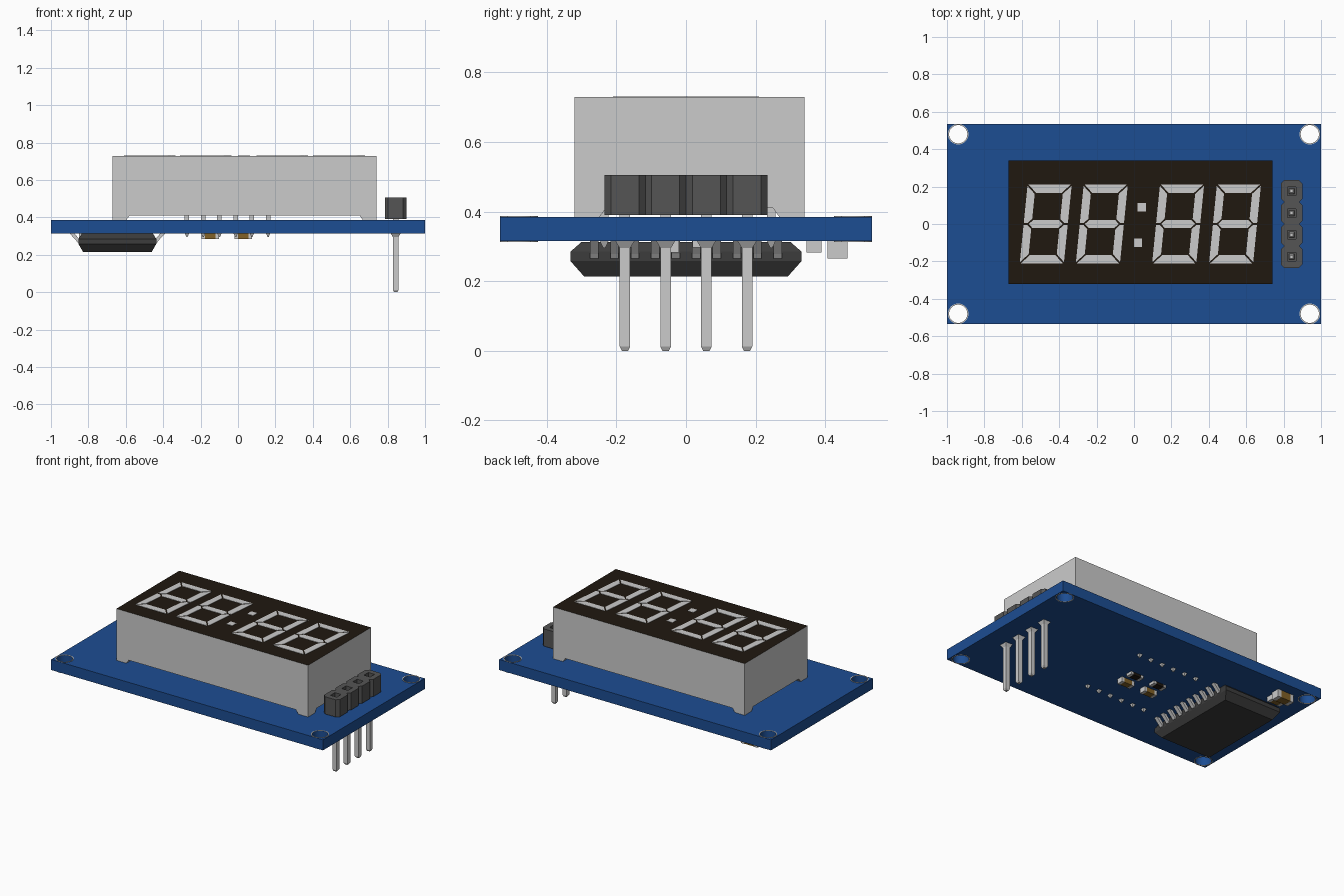
import bpy, bmesh
from math import cos, sin, pi

if "Cube" in bpy.data.objects:
    bpy.data.objects.remove(bpy.data.objects["Cube"])


def material(name, rgb):
    m = bpy.data.materials.new(name)
    m.diffuse_color = (*rgb, 1)
    m.use_nodes = True
    m.node_tree.nodes["Principled BSDF"].inputs["Base Color"].default_value = m.diffuse_color
    return m


BLUE = material("board_blue", (0.012, 0.075, 0.29))
FACE = material("face_black", (0.014, 0.009, 0.005))
DARK = material("chip_dark", (0.045, 0.045, 0.045))
HOUSING = material("housing_grey", (0.09, 0.09, 0.09))
TAN = material("ceramic_tan", (0.22, 0.12, 0.02))


def loft(name, stacks, mat=None):
    """Each stack is a list of rectangles (x0, x1, y0, y1, z) joined bottom to top."""
    bm = bmesh.new()
    for stack in stacks:
        rings = [[bm.verts.new(p) for p in ((a, c, z), (b, c, z), (b, d, z), (a, d, z))]
                 for a, b, c, d, z in stack]
        bm.faces.new(rings[0])
        bm.faces.new(rings[-1])
        for lo, hi in zip(rings, rings[1:]):
            for i in range(4):
                j = (i + 1) % 4
                bm.faces.new((lo[i], lo[j], hi[j], hi[i]))
    bmesh.ops.recalc_face_normals(bm, faces=bm.faces)
    me = bpy.data.meshes.new(name)
    bm.to_mesh(me)
    bm.free()
    ob = bpy.data.objects.new(name, me)
    bpy.context.collection.objects.link(ob)
    if mat:
        me.materials.append(mat)
    return ob


def around(x, y, sections):
    """Centred stack from (half x, half y, z) sections."""
    return [(x - hx, x + hx, y - hy, y + hy, z) for hx, hy, z in sections]


def plate(name, loops, z0, z1, mat=None):
    """Flat plate from outlines; nested outlines become holes."""
    cu = bpy.data.curves.new(name, 'CURVE')
    cu.dimensions = '2D'
    cu.fill_mode = 'BOTH'
    cu.extrude = (z1 - z0) / 2
    for loop in loops:
        s = cu.splines.new('POLY')
        s.points.add(len(loop) - 1)
        for p, (x, y) in zip(s.points, loop):
            p.co = (x, y, 0, 1)
        s.use_cyclic_u = True
    tmp = bpy.data.objects.new(name + "_outline", cu)
    bpy.context.collection.objects.link(tmp)
    bpy.context.view_layer.update()
    me = bpy.data.meshes.new_from_object(tmp.evaluated_get(bpy.context.evaluated_depsgraph_get()))
    bpy.data.objects.remove(tmp)
    bm = bmesh.new()
    bm.from_mesh(me)
    bmesh.ops.remove_doubles(bm, verts=bm.verts, dist=1e-5)
    bmesh.ops.recalc_face_normals(bm, faces=bm.faces)
    bmesh.ops.translate(bm, verts=bm.verts, vec=(0, 0, (z0 + z1) / 2))
    bm.to_mesh(me)
    bm.free()
    me.materials.clear()
    if mat:
        me.materials.append(mat)
    me.name = name
    ob = bpy.data.objects.new(name, me)
    bpy.context.collection.objects.link(ob)
    bpy.ops.object.select_all(action='DESELECT')
    bpy.context.view_layer.objects.active = ob
    ob.select_set(True)
    bpy.ops.object.shade_smooth_by_angle(angle=0.6)
    return ob


def circle(x, y, r, n=32):
    return [(x + r * cos(2 * pi * i / n), y + r * sin(2 * pi * i / n)) for i in range(n)]


def square(x, y, h):
    return [(x - h, y - h), (x + h, y - h), (x + h, y + h), (x - h, y + h)]


# Circuit board with four plated mounting holes
HX, HY, Z0, Z1 = 0.94, 0.48, 0.315, 0.385
corners = [(sx * HX, sy * HY) for sx in (-1, 1) for sy in (-1, 1)]
plate("circuit_board", [[(-1, -.535), (1, -.535), (1, .535), (-1, .535)]]
      + [circle(x, y, .049) for x, y in corners], Z0, Z1, BLUE)
for side, za in (("top", Z1), ("bottom", Z0 - .002)):
    rings = [circle(x, y, r) for x, y in corners for r in (.055, .049)]
    plate("hole_rings_" + side, rings, za, za + .002)

# Display block: grey case, black face on top, corner feet
DX0, DX1, DY0, DY1 = -.67, .74, -.32, .34
case = loft("display_case", [[(DX0, DX1, DY0, DY1, .41), (DX0, DX1, DY0, DY1, .729)]])
case.data.materials.append(None)
case.data.materials.append(FACE)
for f in case.data.polygons:
    if f.normal.z > .5:
        f.material_index = 1
feet = []
for x, sx in ((DX0, 1), (DX1, -1)):
    for y, sy in ((DY0, 1), (DY1, -1)):
        feet.append([(x, x + sx * w, y, y + sy * w, z) for w, z in ((.072, Z1), (.09, .41))])
loft("display_feet", feet)

# Slanted seven-segment digits and colon
W, H, T, G, SLANT = .118, .21, .043, .006, .1
shapes = [[(-W + T / 2 + G, 0), (-W + T + G, T / 2), (W - T - G, T / 2),
           (W - T / 2 - G, 0), (W - T - G, -T / 2), (-W + T + G, -T / 2)]]
for sy in (-1, 1):
    shapes.append([(x, sy * y) for x, y in
                   ((-W + G, H), (W - G, H), (W - T - G, H - T), (-W + T + G, H - T))])
    for sx in (-1, 1):
        shapes.append([(sx * x, sy * y) for x, y in
                       ((W, H - G), (W, G), (W - T / 2, G), (W - T, T / 2 + G), (W - T, H - T - G))])
segments = [[(cx + x + SLANT * y, y) for x, y in s]
            for cx in (-.472, -.172, .236, .54) for s in shapes]
segments += [square(.042, .09, .022), square(.022, -.1, .022)]
plate("digit_segments", segments, .728, .731)

# Display pins through the board, pointed below
loft("display_pins", [around(-.273 + i * .0868, y, ((.003, .003, .295), (.012, .012, .315), (.012, .012, .415)))
                      for i in range(6) for y in (-.235, .245)])

# Four-way pin header: notched housing with sockets, long pins below
PX, PITCH = .843, .117
ys = [(i - 1.5) * PITCH for i in range(4)]
half, ch = .058, .018
right = []
for y in ys:
    right += [(half - ch, y - PITCH / 2), (half, y - PITCH / 2 + ch),
              (half, y + PITCH / 2 - ch)]
right.append((half - ch, ys[-1] + PITCH / 2))
outline = [(PX + x, y) for x, y in right] + [(PX - x, y) for x, y in reversed(right)]
plate("header_base", [outline], .39, .455, HOUSING)
plate("header_housing", [outline] + [square(PX, y, .023) for y in ys], .455, .505, HOUSING)
loft("header_pins", [around(PX, y, [(h, h, z) for h, z in (
    (.009, 0), (.015, .012), (.015, .295), (.027, .315), (.015, .316), (.015, .475), (.008, .487))])
    for y in ys])

# Driver chip under the board with ten sloped leads per side
CX = -.645
loft("driver_chip", [around(CX, 0, ((.183, .293, .214), (.208, .332, .258),
                                    (.208, .332, .285), (.19, .3, .313)))], DARK)
leads = []
for s in (-1, 1):
    for i in range(10):
        y = (i - 4.5) * .0587
        leads.append([(CX + s * a, CX + s * b, y - .012, y + .012, z)
                      for a, b, z in ((.195, .212, .265), (.2, .222, .278), (.23, .256, .315))])
loft("chip_leads", leads)


# Small surface parts: coloured block between two metal ends
def chip_part(name, x, y, lx, ly, depth, mat):
    loft(name + "_body", [around(x, y, ((lx * .3, ly / 2 - .001, Z0 - depth + .001), (lx * .3, ly / 2 - .001, Z0)))], mat)
    loft(name + "_ends", [around(x + s * lx * .4, y, ((lx * .1, ly / 2, Z0 - depth), (lx * .1, ly / 2, Z0)))
                          for s in (-1, 1)])


for n, x in (("left", -.148), ("right", .028)):
    chip_part("capacitor_" + n, x, -.042, .095, .044, .032, TAN)
    chip_part("resistor_" + n, x, .042, .095, .046, .018, FACE)
chip_part("capacitor_large", -.79, .435, .12, .057, .05, TAN)
chip_part("capacitor_small", -.79, .368, .095, .043, .032, TAN)
